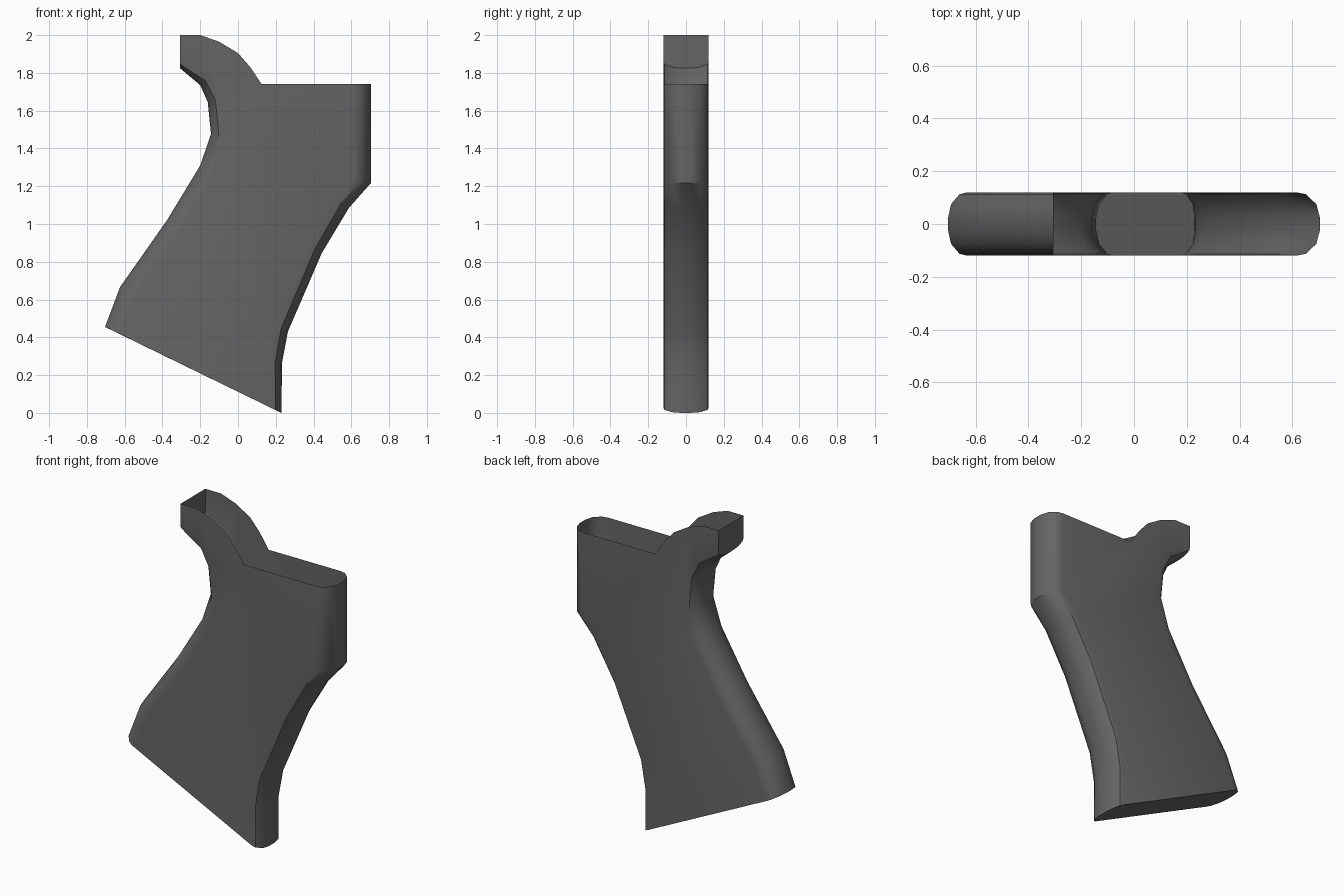
import bpy, bmesh
from mathutils import Vector

if "Cube" in bpy.data.objects:
    bpy.data.objects.remove(bpy.data.objects["Cube"])

# Edge lines of the grip, top to bottom: x, z, rounding depth
REAR = [(-.307, 1.825, .035), (-.2, 1.735, .06), (-.16, 1.645, .07), (-.143, 1.476, .07),
        (-.2, 1.31, .08), (-.376, 1.02, .09), (-.624, .667, .09), (-.704, .455, .08)]
FRONT = [(.704, 1.74, .09), (.704, 1.217, .09), (.587, 1.085, .08), (.444, .847, .07),
         (.264, .43, .065), (.233, .265, .06), (.23, 0, .06)]
# Top rim, from the tail to the front
RIM = [(-.307, 2), (-.2, 2), (-.1, 1.965), (0, 1.905), (.065, 1.83), (.125, 1.74)]
# Rounded edge section: share of the depth, half width
HALF = [(1, .12), (.6, .113), (.15, .075), (0, .025)]
SECTION = [(d, -y) for d, y in HALF] + [(d, y) for d, y in reversed(HALF)]
BASE = Vector((.9, -.43)).normalized()


def inward(path, i, side, first, last):
    """Direction from the edge line into the grip."""
    if i == 0:
        return first
    if i == len(path) - 1:
        return last
    a, b = Vector(path[i - 1][:2]), Vector(path[i + 1][:2])
    t = (b - a).normalized()
    return Vector((-t.y, t.x)) * side


def rounded_edge(bm, path, side, first, last):
    """Sweep the rounded section down one edge and return its rows."""
    rows = []
    for i, (x, z, depth) in enumerate(path):
        n = inward(path, i, side, first, last)
        rows.append([bm.verts.new((x + n.x * depth * d, y, z + n.y * depth * d))
                     for d, y in SECTION])
    for a, b in zip(rows, rows[1:]):
        for j in range(len(SECTION) - 1):
            bm.faces.new((a[j], a[j + 1], b[j + 1], b[j])).smooth = True
    return rows


bm = bmesh.new()
rear = rounded_edge(bm, REAR, 1, Vector((0, 1)), BASE)
front = rounded_edge(bm, FRONT, -1, Vector((-1, 0)), -BASE)
rim = {s: [bm.verts.new((x, s * .12, z)) for x, z in RIM] for s in (-1, 1)}

# Flat side walls
for s, k in ((-1, 0), (1, -1)):
    bm.faces.new([r[k] for r in rear] + [r[k] for r in reversed(front)] + rim[s][::-1])
# Bottom cap and tail end; the top stays open
bm.faces.new(rear[-1] + front[-1][::-1])
bm.faces.new(rear[0] + [rim[1][0], rim[-1][0]])
bmesh.ops.recalc_face_normals(bm, faces=bm.faces)

mesh = bpy.data.meshes.new("grip_shell")
bm.to_mesh(mesh)
bm.free()
grip = bpy.data.objects.new("grip_shell", mesh)
bpy.context.collection.objects.link(grip)

# Dark grey plastic
mat = bpy.data.materials.new("dark_grey_plastic")
mat.use_nodes = True
colour = (.13, .13, .133, 1)
mat.diffuse_color = colour
mat.node_tree.nodes["Principled BSDF"].inputs["Base Color"].default_value = colour
mesh.materials.append(mat)

bpy.context.view_layer.objects.active = grip
grip.select_set(True)
bpy.ops.object.shade_smooth_by_angle(angle=.6)
